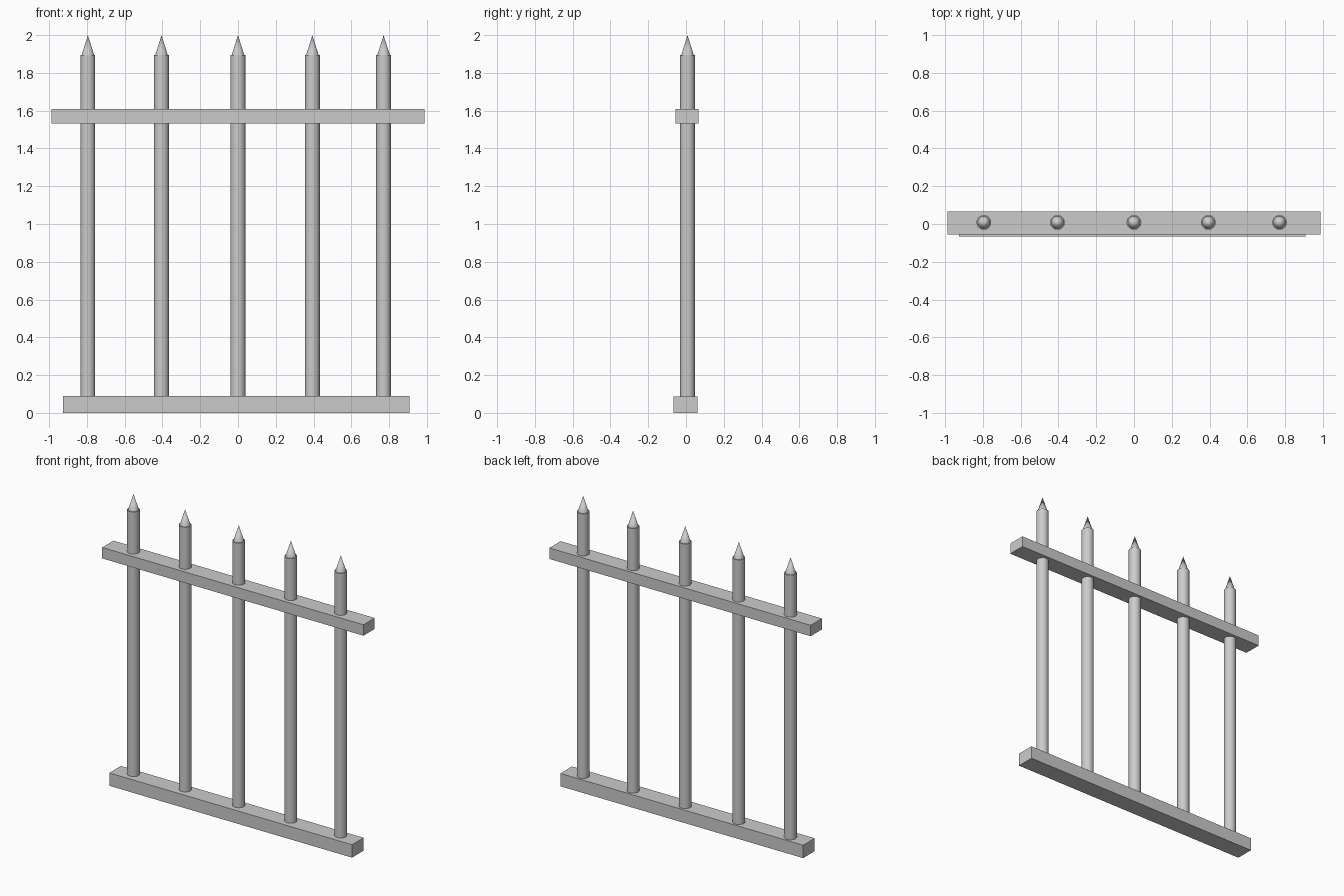
import bpy
import math

cube = bpy.data.objects.get("Cube")
if cube:
    bpy.data.objects.remove(cube, do_unlink=True)

# Single grey metal
metal = bpy.data.materials.new("grey_metal")
metal.use_nodes = True
grey = (0.6, 0.6, 0.6, 1.0)
metal.diffuse_color = grey
metal.node_tree.nodes["Principled BSDF"].inputs["Base Color"].default_value = grey


def finish(name, smooth=False):
    obj = bpy.context.object
    obj.name = name
    obj.data.materials.append(metal)
    if smooth:
        bpy.ops.object.shade_smooth_by_angle(angle=math.radians(30))
    return obj


def rail(name, low, high):
    """Box spanning two opposite corners."""
    bpy.ops.mesh.primitive_cube_add(
        size=1, location=[(a + b) / 2 for a, b in zip(low, high)])
    obj = finish(name)
    obj.scale = [b - a for a, b in zip(low, high)]
    bpy.ops.object.transform_apply(location=False, rotation=False, scale=True)


def picket(index, x):
    """Round bar with a slightly narrower pointed tip."""
    y, bottom, shoulder, tip = 0.008, 0.02, 1.895, 2.0
    bpy.ops.mesh.primitive_cylinder_add(
        vertices=32, radius=0.039, depth=shoulder - bottom,
        location=(x, y, (bottom + shoulder) / 2))
    finish(f"picket_bar_{index}", smooth=True)
    bpy.ops.mesh.primitive_cone_add(
        vertices=32, radius1=0.033, radius2=0, depth=tip - shoulder,
        location=(x, y, (shoulder + tip) / 2))
    finish(f"picket_tip_{index}", smooth=True)


# Horizontal rails
rail("bottom_rail", (-0.927, -0.065, 0), (0.907, 0.06, 0.088))
rail("top_rail", (-0.987, -0.056, 1.533), (0.987, 0.065, 1.608))

# Pickets, slightly uneven in spacing
for i, x in enumerate((-0.795, -0.405, 0.0, 0.394, 0.771), 1):
    picket(i, x)
